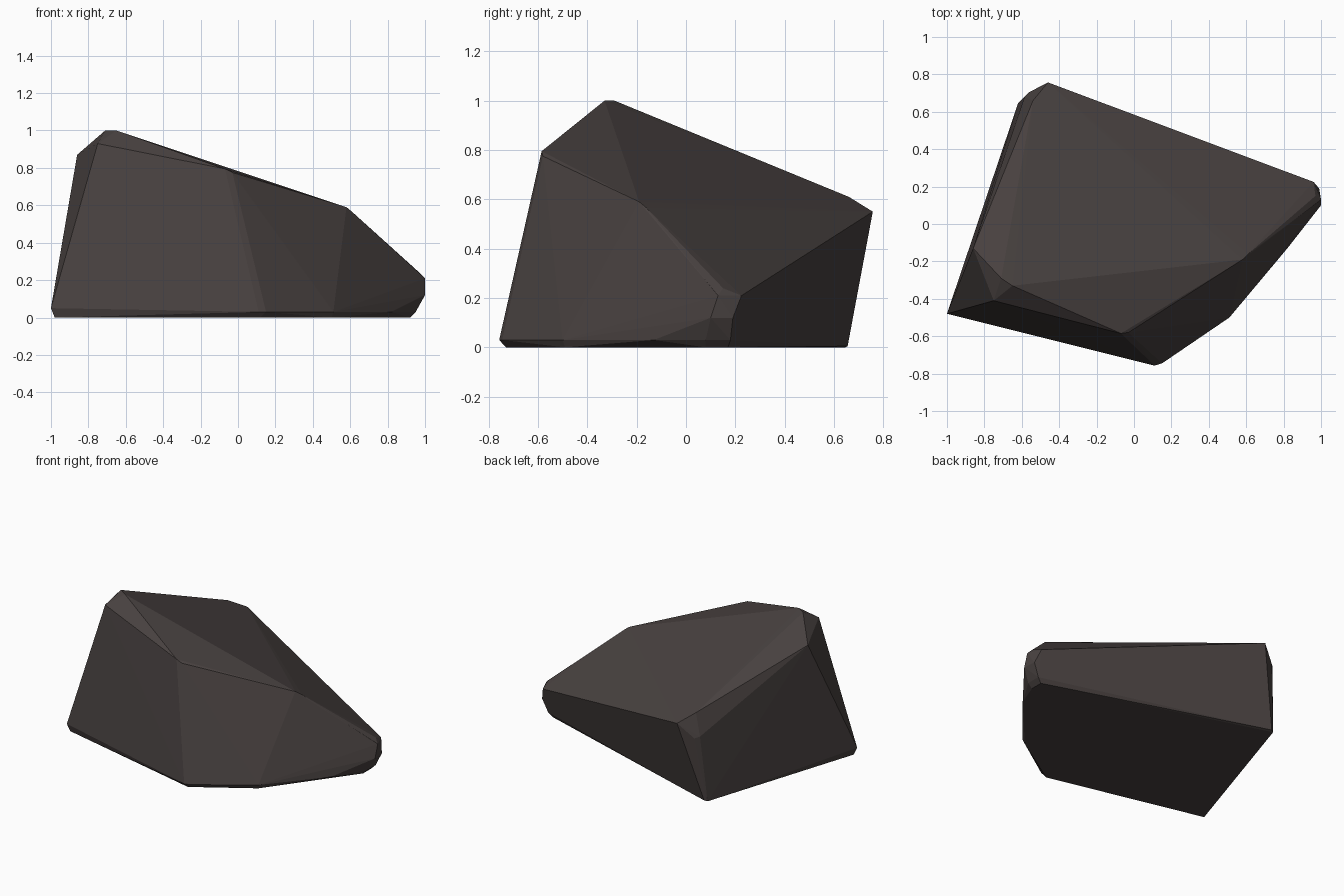
import bpy, bmesh, math

if "Cube" in bpy.data.objects:
    bpy.data.objects.remove(bpy.data.objects["Cube"])

# Corner points of the chipped boulder, grouped by region
peak = [(-.71, -.29, 1.0), (-.65, -.33, 1.0), (-.86, -.13, .87), (-.75, -.41, .93)]
front_shoulder = [(-.07, -.585, .795), (-.03, -.58, .775)]
right_ridge = [(.58, -.19, .59), (.61, -.16, .565), (.59, -.21, .48)]
right_tip = [(.97, .15, .24), (.96, .225, .21), (1, .13, .21), (1, .10, .12),
             (.99, .19, .12), (.95, .18, .03), (.95, .08, .03)]
back_corner = [(-.46, .757, .55), (-.54, .66, .61), (-.56, .705, .45), (-.585, .68, .46)]
base = [(-1, -.48, .05), (-.98, -.47, 0), (.11, -.757, .03), (.15, -.745, .03),
        (.12, -.73, 0), (.51, -.5, .03), (.50, -.49, 0), (.82, -.13, .03),
        (.92, .08, 0), (.92, .17, 0), (-.60, .655, .005), (-.62, .645, 0)]

# Wrap the corners in a hull to get the flat broken faces
bm = bmesh.new()
for p in peak + front_shoulder + right_ridge + right_tip + back_corner + base:
    bm.verts.new(p)
hull = bmesh.ops.convex_hull(bm, input=bm.verts[:])
loose = {g for g in hull["geom_interior"] + hull["geom_unused"]
         if isinstance(g, bmesh.types.BMVert)}
bmesh.ops.delete(bm, geom=list(loose), context='VERTS')
bmesh.ops.dissolve_limit(bm, angle_limit=math.radians(1.5),
                         verts=bm.verts[:], edges=bm.edges[:])
bmesh.ops.recalc_face_normals(bm, faces=bm.faces[:])

mesh = bpy.data.meshes.new("boulder")
bm.to_mesh(mesh)
bm.free()
boulder = bpy.data.objects.new("boulder", mesh)
bpy.context.collection.objects.link(boulder)

# Single dark stone colour
stone = bpy.data.materials.new("dark stone")
stone.diffuse_color = (.065, .053, .051, 1)
stone.use_nodes = True
stone.node_tree.nodes["Principled BSDF"].inputs["Base Color"].default_value = stone.diffuse_color
mesh.materials.append(stone)
